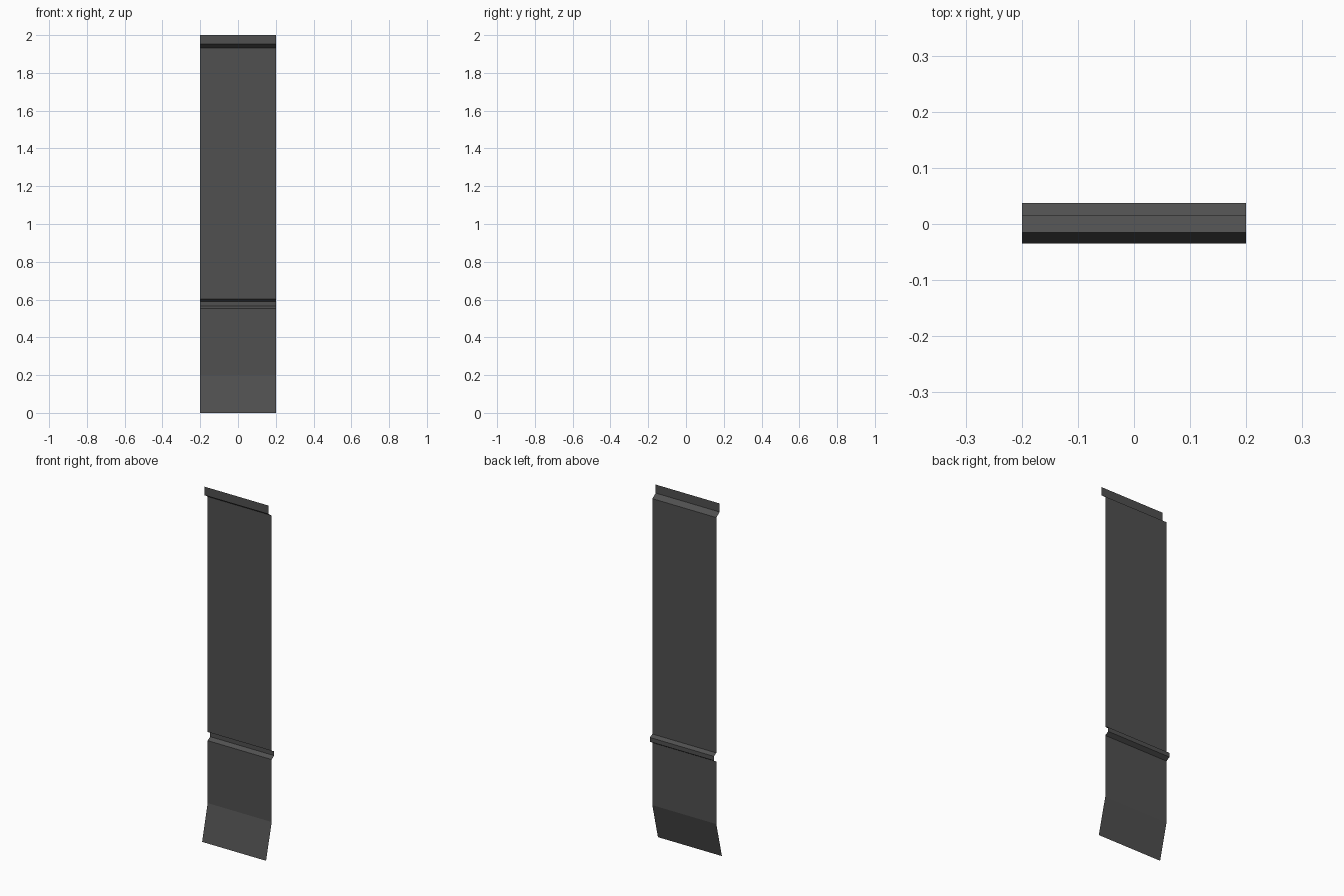
import bpy
import bmesh

if "Cube" in bpy.data.objects:
    bpy.data.objects.remove(bpy.data.objects["Cube"])

HALF_WIDTH = 0.2

# Side profile (y, z) of the folded sheet, from the bottom flap to the top lip
PROFILE = [
    (-0.035, 0.0),                      # flared bottom flap
    (0.015, 0.2),                       # lower panel
    (0.015, 0.553), (0.037, 0.567),     # pressed rib
    (0.037, 0.591), (0.015, 0.602),
    (0.015, 1.932), (-0.015, 1.952),    # step to the top lip
    (-0.015, 2.0),
]

bm = bmesh.new()
verts = [bm.verts.new((-HALF_WIDTH, y, z)) for y, z in PROFILE]
edges = [bm.edges.new(pair) for pair in zip(verts, verts[1:])]

# Sweep the open profile across the width
swept = bmesh.ops.extrude_edge_only(bm, edges=edges)["geom"]
moved = [g for g in swept if isinstance(g, bmesh.types.BMVert)]
bmesh.ops.translate(bm, verts=moved, vec=(2 * HALF_WIDTH, 0, 0))

# Face the front (-y)
bm.normal_update()
bmesh.ops.reverse_faces(bm, faces=[f for f in bm.faces if f.normal.y > 0])

mesh = bpy.data.meshes.new("folded_panel")
bm.to_mesh(mesh)
bm.free()
panel = bpy.data.objects.new("folded_panel", mesh)
bpy.context.collection.objects.link(panel)

# Dark grey finish
mat = bpy.data.materials.new("dark_grey")
mat.diffuse_color = (0.08, 0.08, 0.08, 1)
mat.use_nodes = True
mat.node_tree.nodes["Principled BSDF"].inputs["Base Color"].default_value = mat.diffuse_color
mesh.materials.append(mat)
